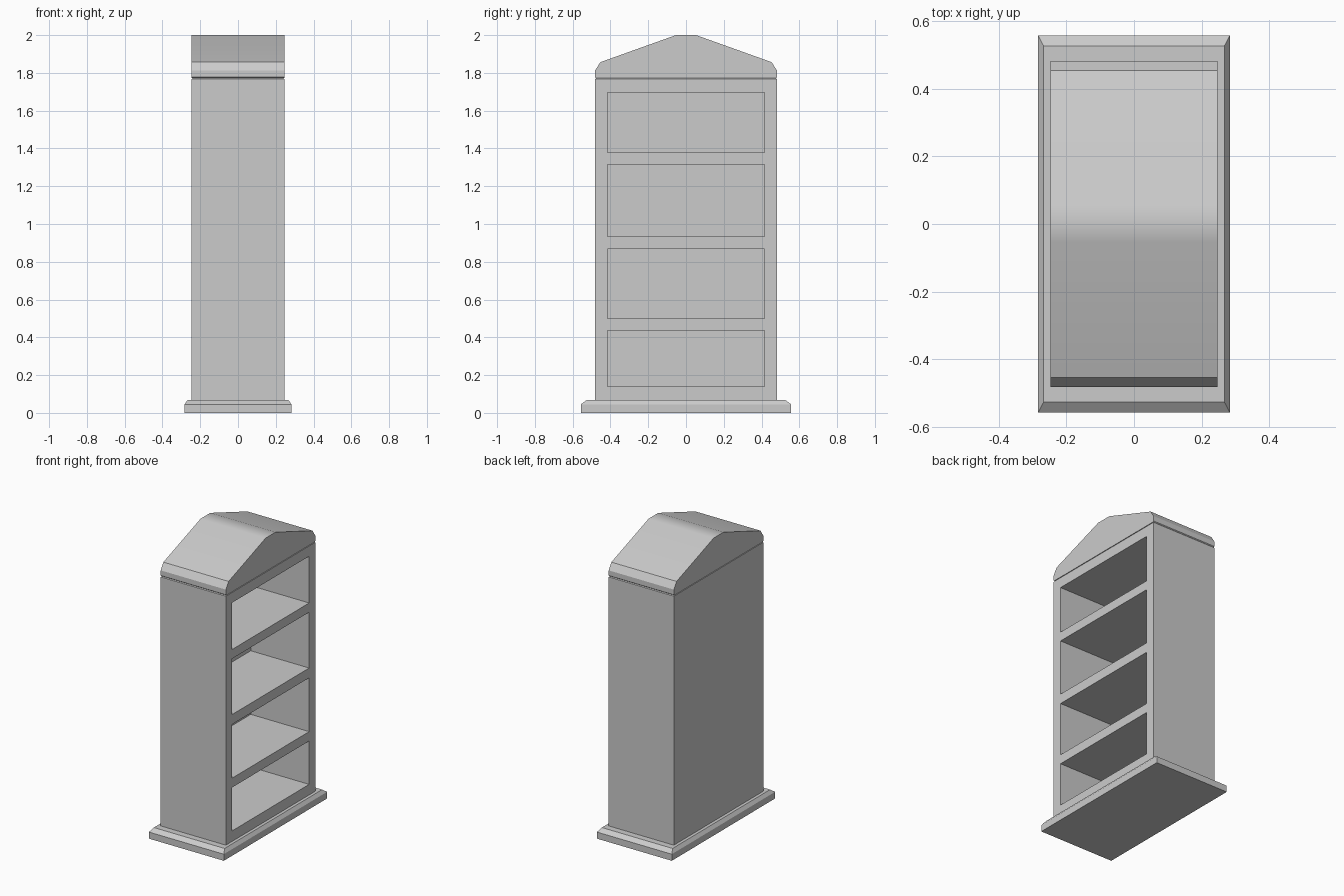
import bpy, bmesh

if "Cube" in bpy.data.objects:
    bpy.data.objects.remove(bpy.data.objects["Cube"])

HX, HY = 0.246, 0.482          # half depth and half width of the case
BASE_TOP, CASE_TOP = 0.068, 1.772


def finish(name, bm):
    bmesh.ops.recalc_face_normals(bm, faces=bm.faces)
    mesh = bpy.data.meshes.new(name)
    bm.to_mesh(mesh)
    bm.free()
    obj = bpy.data.objects.new(name, mesh)
    bpy.context.collection.objects.link(obj)
    return obj


def stacked_block(name, levels):
    """Solid block from rectangular levels (half x, half y, z)."""
    bm = bmesh.new()
    rings = [[bm.verts.new((sx * hx, sy * hy, z))
              for sx, sy in ((-1, -1), (1, -1), (1, 1), (-1, 1))]
             for hx, hy, z in levels]
    bm.faces.new(rings[0])
    bm.faces.new(rings[-1])
    for low, high in zip(rings, rings[1:]):
        for i in range(4):
            j = (i + 1) % 4
            bm.faces.new((low[i], low[j], high[j], high[i]))
    return finish(name, bm)


# Plinth with a chamfered upper edge
stacked_block("plinth", [(0.283, 0.557, 0), (0.283, 0.557, 0.045),
                         (0.267, 0.526, BASE_TOP)])

# Case with a fine chamfer under the roof
case = stacked_block("bookcase_body", [(HX, HY, BASE_TOP), (HX, HY, CASE_TOP - 0.005),
                                       (HX - 0.005, HY - 0.005, CASE_TOP)])

# Four compartments cut into the +x side, leaving shelves and a back panel
bm = bmesh.new()
back_x, out_x = -0.195, 0.4
for z0, z1 in ((0.14, 0.436), (0.50, 0.867), (0.934, 1.315), (1.378, 1.697)):
    box = bmesh.ops.create_cube(bm, size=1)["verts"]
    bmesh.ops.scale(bm, verts=box, vec=(out_x - back_x, 0.832, z1 - z0))
    bmesh.ops.translate(bm, verts=box, vec=((out_x + back_x) / 2, 0, (z0 + z1) / 2))
cutter = finish("compartment_cutter", bm)
cutter.hide_render = True
cutter.hide_set(True)
cut = case.modifiers.new("compartments", 'BOOLEAN')
cut.operation = 'DIFFERENCE'
cut.solver = 'EXACT'
cut.object = cutter
bpy.context.view_layer.objects.active = case
case.select_set(True)
bpy.ops.object.modifier_apply(modifier=cut.name)
bpy.data.objects.remove(cutter)
case.select_set(False)

# Gabled roof: half profile mirrored in y, extruded along x
half = [(HY - 0.005, CASE_TOP), (HY, CASE_TOP + 0.005), (HY, 1.812),
        (0.453, 1.857), (0.053, 2.0)]
profile = half + [(-y, z) for y, z in reversed(half)]
bm = bmesh.new()
face = bm.faces.new([bm.verts.new((-HX, y, z)) for y, z in profile])
side = bmesh.ops.extrude_face_region(bm, geom=[face], use_keep_orig=True)["geom"]
bmesh.ops.translate(bm, vec=(2 * HX, 0, 0),
                    verts=[v for v in side if isinstance(v, bmesh.types.BMVert)])
roof = finish("gabled_roof", bm)
bpy.context.view_layer.objects.active = roof
roof.select_set(True)
bpy.ops.object.shade_smooth_by_angle(angle=0.5)
weighted = roof.modifiers.new("weighted_normals", 'WEIGHTED_NORMAL')
weighted.keep_sharp = True
